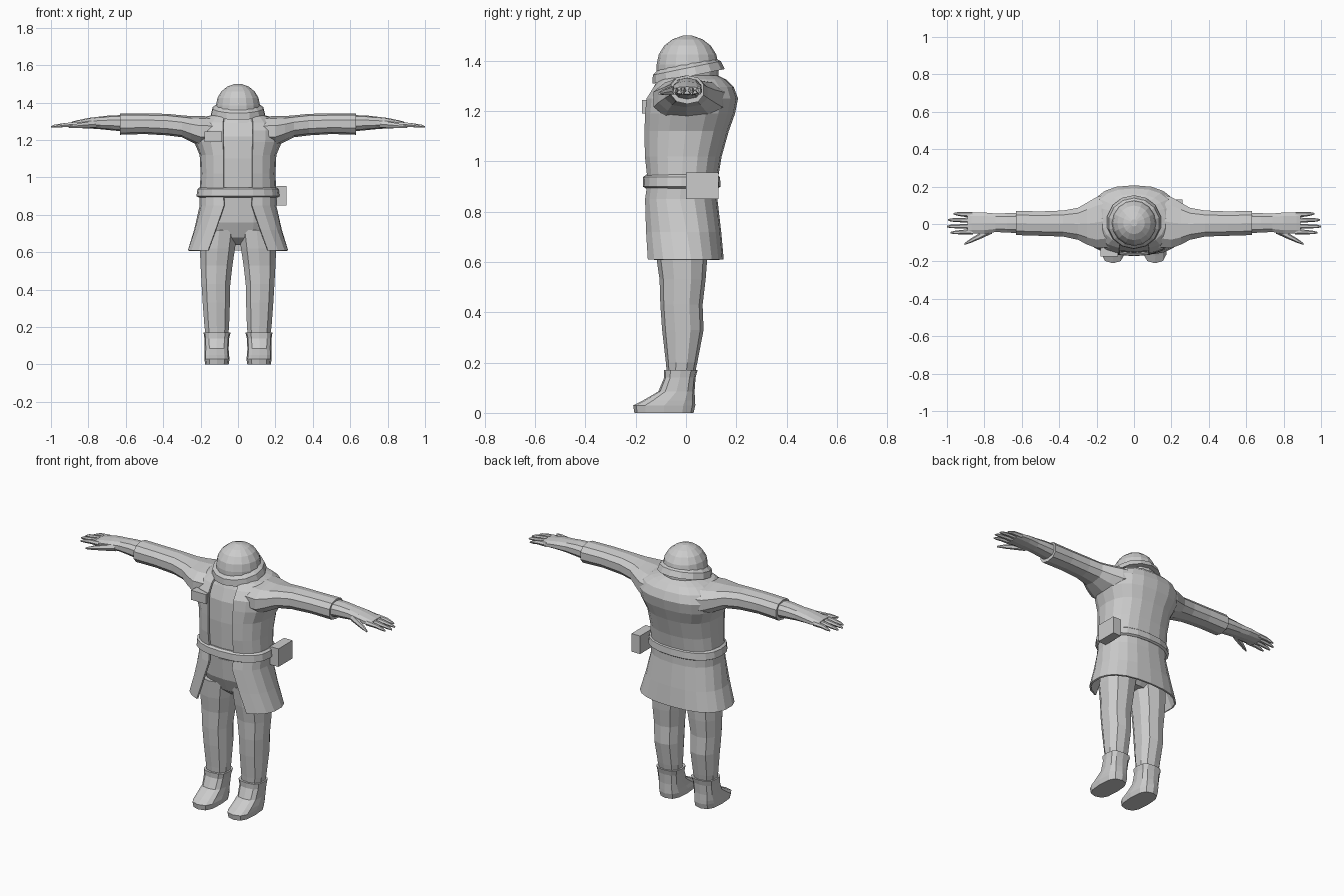
import bpy, bmesh, math
from mathutils import Matrix, Vector

grey = bpy.data.materials.new("plain grey")
grey.diffuse_color = (0.6, 0.6, 0.6, 1)


def finish(name, bm):
    bmesh.ops.recalc_face_normals(bm, faces=bm.faces)
    me = bpy.data.meshes.new(name)
    bm.to_mesh(me)
    bm.free()
    me.materials.append(grey)
    ob = bpy.data.objects.new(name, me)
    bpy.context.collection.objects.link(ob)
    return ob


def power(v, e):
    return math.copysign(abs(v) ** e, v)


def loft(name, rings, axis="z", n=12, e=0.85, gaps=None, cap=True, side=1):
    """Skin rings (position, u0, u1, v0, v1); gaps leave an opening at the front."""
    bm = bmesh.new()
    rows = []
    for k, (p, u0, u1, v0, v1) in enumerate(rings):
        row = []
        count = n + 1 if gaps else n
        start = 0
        if gaps:
            start = math.asin(min(1, (gaps[k] / ((u1 - u0) / 2)) ** (1 / e)))
        for i in range(count):
            t = start + (2 * math.pi - 2 * start) * i / n
            u = (u0 + u1) / 2 + (u1 - u0) / 2 * power(math.sin(t), e)
            v = (v0 + v1) / 2 - (v1 - v0) / 2 * power(math.cos(t), e)
            co = (u, v, p) if axis == "z" else (p, u, v)
            row.append(bm.verts.new((co[0] * side, co[1], co[2])))
        rows.append(row)
    for a, b in zip(rows, rows[1:]):
        for i in range(n):
            j = i + 1 if gaps else (i + 1) % n
            bm.faces.new((a[i], a[j], b[j], b[i]))
    if cap and not gaps:
        bm.faces.new(rows[0])
        bm.faces.new(rows[-1])
    return finish(name, bm)


def box(name, x0, x1, y0, y1, z0, z1):
    bm = bmesh.new()
    bmesh.ops.create_cube(bm, size=1, matrix=Matrix.Translation(
        ((x0 + x1) / 2, (y0 + y1) / 2, (z0 + z1) / 2)) @ Matrix.Diagonal((x1 - x0, y1 - y0, z1 - z0, 1)))
    return finish(name, bm)


def spike(name, points, side):
    """Finger through points (x, y, z, radius)."""
    bm = bmesh.new()
    rows = [[bm.verts.new((x * side, y + r * math.cos(a * math.pi / 3),
                           z + r * math.sin(a * math.pi / 3))) for a in range(6)]
            for x, y, z, r in points]
    for a, b in zip(rows, rows[1:]):
        for i in range(6):
            bm.faces.new((a[i], a[(i + 1) % 6], b[(i + 1) % 6], b[i]))
    bm.faces.new(rows[0])
    bm.faces.new(rows[-1])
    return finish(name, bm)


# inner body and trouser seat
loft("shirt", [(0.84, -0.18, 0.18, -0.14, 0.10), (0.95, -0.18, 0.18, -0.15, 0.11),
               (1.1, -0.18, 0.18, -0.155, 0.14), (1.22, -0.18, 0.18, -0.15, 0.16),
               (1.29, -0.15, 0.15, -0.125, 0.14), (1.33, -0.10, 0.10, -0.10, 0.11)], n=16, e=0.75)
loft("trouser_seat", [(0.64, -0.09, 0.09, -0.05, 0.05), (0.68, -0.17, 0.17, -0.10, 0.085),
                      (0.76, -0.19, 0.19, -0.135, 0.11), (0.88, -0.185, 0.185, -0.145, 0.11)], n=16)

# open jacket with flared skirt
jacket_rings = [
    (0.61, -0.27, 0.27, -0.172, 0.15), (0.72, -0.235, 0.235, -0.172, 0.14),
    (0.85, -0.205, 0.205, -0.168, 0.125), (0.92, -0.205, 0.205, -0.158, 0.125),
    (1.02, -0.20, 0.20, -0.17, 0.142), (1.12, -0.205, 0.205, -0.172, 0.17),
    (1.19, -0.235, 0.235, -0.168, 0.195), (1.25, -0.24, 0.24, -0.162, 0.207),
    (1.295, -0.215, 0.215, -0.135, 0.19), (1.325, -0.17, 0.17, -0.11, 0.16),
    (1.342, -0.11, 0.11, -0.09, 0.125)]
jacket = loft("jacket", jacket_rings, n=18, e=0.82,
              gaps=[0.16, 0.12, 0.075, 0.078, 0.078, 0.078, 0.08, 0.08, 0.08, 0.075, 0.06])
mod = jacket.modifiers.new("cloth", "SOLIDIFY")
mod.thickness = 0.01
mod.offset = -1
box("chest_flap", -0.18, -0.085, -0.174, -0.12, 1.19, 1.245)

# belt and side pouch
loft("belt", [(0.893, -0.208, 0.208, -0.16, 0.128), (0.9, -0.222, 0.222, -0.172, 0.138),
              (0.938, -0.217, 0.217, -0.17, 0.135), (0.947, -0.205, 0.205, -0.158, 0.125)],
     n=20, e=0.85)
box("pouch", 0.205, 0.26, 0.0, 0.13, 0.85, 0.955)

# helmet: dome and tilted brim
cy = 0.006
dome = [(1.33, 0.118), (1.385, 0.118), (1.425, 0.110), (1.46, 0.089), (1.485, 0.058), (1.5, 0.018)]
loft("helmet_dome", [(z, -r, r, cy - r * 1.04, cy + r * 1.04) for z, r in dome], n=16, e=1)
brim = loft("helmet_brim", [(z, -r, r, cy - r, cy + r) for z, r in
                            [(-0.022, 0.11), (-0.022, 0.147), (0.012, 0.138), (0.028, 0.116)]], n=14, e=1)
tilt = Matrix.Rotation(math.radians(11.5), 4, "X")
brim.data.transform(Matrix.Translation((0, 0, 1.358)) @ tilt)
loft("collar", [(1.29, -0.15, 0.15, -0.13, 0.15), (1.325, -0.125, 0.125, -0.115, 0.14),
                (1.35, -0.10, 0.10, -0.08, 0.11)], n=14, e=1)

for s, tag in ((1, "left"), (-1, "right")):
    # sleeve from shoulder to cuff
    loft(tag + "_sleeve", [
        (0.12, -0.13, 0.175, 1.17, 1.325), (0.2, -0.135, 0.15, 1.165, 1.328),
        (0.25, -0.115, 0.12, 1.19, 1.328), (0.3, -0.088, 0.09, 1.215, 1.332),
        (0.38, -0.07, 0.075, 1.225, 1.34), (0.5, -0.066, 0.07, 1.232, 1.342),
        (0.63, -0.062, 0.073, 1.228, 1.342)], axis="x", n=10, side=s)
    # hand, fingers and thumb
    loft(tag + "_hand", [
        (0.6, -0.052, 0.062, 1.245, 1.333), (0.68, -0.048, 0.06, 1.252, 1.332),
        (0.74, -0.045, 0.058, 1.258, 1.325), (0.8, -0.055, 0.064, 1.262, 1.318),
        (0.87, -0.054, 0.064, 1.264, 1.303), (0.89, -0.05, 0.06, 1.267, 1.297)],
        axis="x", n=10, side=s)
    for i, (y, tip) in enumerate([(0.05, 0.965), (0.02, 0.995), (-0.012, 1.0), (-0.042, 0.98)]):
        spike(f"{tag}_finger_{i + 1}", [(0.86, y, 1.284, 0.015), (0.92, y * 1.03, 1.281, 0.012),
                                        (tip - 0.02, y * 1.08, 1.275, 0.009),
                                        (tip, y * 1.1, 1.27, 0.004)], s)
    spike(tag + "_thumb", [(0.76, -0.03, 1.285, 0.022), (0.82, -0.062, 1.28, 0.017),
                           (0.87, -0.088, 1.275, 0.012), (0.905, -0.106, 1.27, 0.005)], s)
    # trouser leg
    loft(tag + "_leg", [
        (0.14, 0.052, 0.172, -0.075, 0.032), (0.2, 0.045, 0.182, -0.08, 0.045),
        (0.33, 0.04, 0.192, -0.095, 0.07), (0.43, 0.038, 0.198, -0.102, 0.066),
        (0.53, 0.026, 0.204, -0.105, 0.078), (0.62, 0.012, 0.208, -0.118, 0.085),
        (0.72, 0.0, 0.2, -0.125, 0.09)], n=10, side=s)
    # boot
    loft(tag + "_boot", [
        (0.0, 0.05, 0.175, -0.205, 0.03), (0.03, 0.045, 0.18, -0.21, 0.037),
        (0.05, 0.048, 0.18, -0.17, 0.036), (0.085, 0.05, 0.178, -0.11, 0.034),
        (0.14, 0.047, 0.18, -0.087, 0.038), (0.17, 0.04, 0.184, -0.088, 0.046)],
        n=12, e=0.7, side=s)
